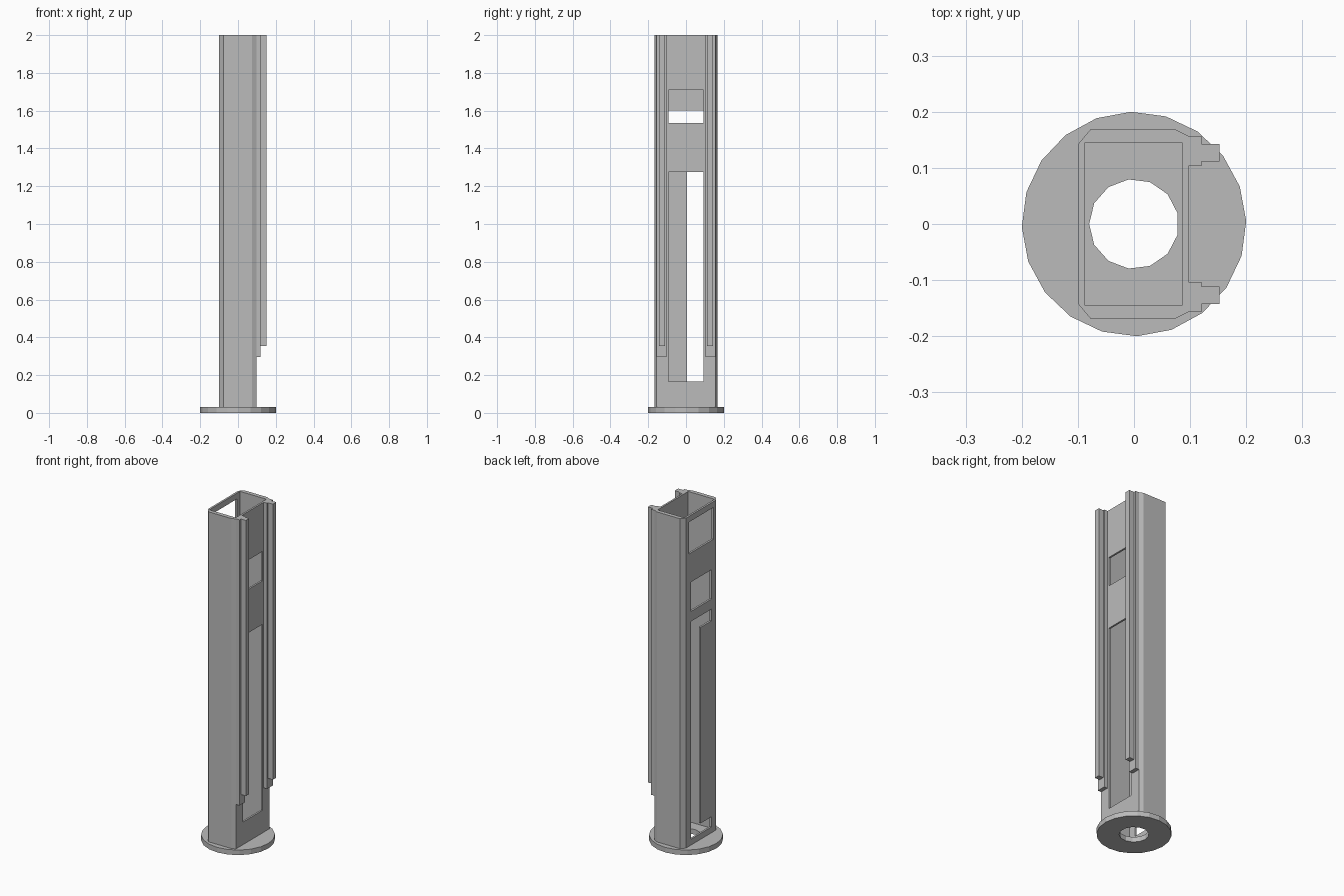
import bpy
import bmesh
from math import cos, sin, pi, radians

cube = bpy.data.objects.get("Cube")
if cube:
    bpy.data.objects.remove(cube, do_unlink=True)

grey = bpy.data.materials.new("plain_grey")
grey.use_nodes = True
grey.diffuse_color = (0.5, 0.5, 0.5, 1)
grey.node_tree.nodes["Principled BSDF"].inputs["Base Color"].default_value = (0.5, 0.5, 0.5, 1)


def prism(name, outline, z0, z1):
    """Extrude a flat outline upwards into a closed solid."""
    bm = bmesh.new()
    face = bm.faces.new([bm.verts.new((x, y, z0)) for x, y in outline])
    new = bmesh.ops.extrude_face_region(bm, geom=[face])["geom"]
    top = [v for v in new if isinstance(v, bmesh.types.BMVert)]
    bmesh.ops.translate(bm, verts=top, vec=(0, 0, z1 - z0))
    bmesh.ops.recalc_face_normals(bm, faces=bm.faces)
    mesh = bpy.data.meshes.new(name)
    bm.to_mesh(mesh)
    bm.free()
    mesh.materials.append(grey)
    obj = bpy.data.objects.new(name, mesh)
    bpy.context.collection.objects.link(obj)
    return obj


def rect(x0, x1, y0, y1):
    return [(x0, y0), (x1, y0), (x1, y1), (x0, y1)]


def ring(radius, sides, start):
    return [(radius * cos(start + 2 * pi * i / sides),
             radius * sin(start + 2 * pi * i / sides)) for i in range(sides)]


def cut(target, outline, z0, z1):
    """Subtract a prism from the target and discard the cutter."""
    cutter = prism("cutter", outline, z0, z1)
    cutter.hide_render = True
    mod = target.modifiers.new("cut", "BOOLEAN")
    mod.operation = "DIFFERENCE"
    mod.solver = "EXACT"
    mod.object = cutter
    bpy.context.view_layer.objects.active = target
    bpy.ops.object.modifier_apply(modifier=mod.name)
    bpy.data.objects.remove(cutter, do_unlink=True)


BASE_TOP, TOP = 0.03, 2.0

# Round base plate with a central hole
base = prism("base_plate", ring(0.2, 20, radians(1.5)), 0, BASE_TOP)
cut(base, ring(0.08, 13, pi), -0.1, 0.1)

# Hollow column with bevelled corners
half = [(-0.1, 0.142), (-0.078, 0.168), (0.075, 0.168), (0.097, 0.157)]
column = prism("column", half + [(x, -y) for x, y in reversed(half)], BASE_TOP, TOP)
cut(column, rect(-0.088, 0.086, -0.144, 0.144), -0.1, 2.1)

# Openings in the rail side
rail_wall = rect(0.07, 0.12, -0.093, 0.093)
cut(column, rail_wall, 0.165, 1.275)
cut(column, rail_wall, 1.535, 1.71)

# Openings in the opposite side
cut(column, rect(-0.12, -0.075, -0.115, 0.115), 1.775, 1.965)
cut(column, rect(-0.12, -0.075, -0.097, 0.097), 1.425, 1.6)

# C-shaped slot that leaves a hinged flap
cut(column, rect(-0.12, -0.075, 0.004, 0.097), 0.065, 1.365)
for z0, z1 in ((0.065, 0.125), (1.295, 1.365)):
    cut(column, rect(-0.12, -0.075, -0.097, 0.05), z0, z1)

# Stepped rails along both edges
for side, s in (("left", 1), ("right", -1)):
    inner = rect(0.0965, 0.12, s * 0.103, s * 0.157)
    outer = rect(0.12, 0.152, s * 0.111, s * 0.143)
    prism("rail_foot_" + side, inner, 0.295, TOP)
    prism("rail_lip_" + side, outer, 0.355, TOP)
